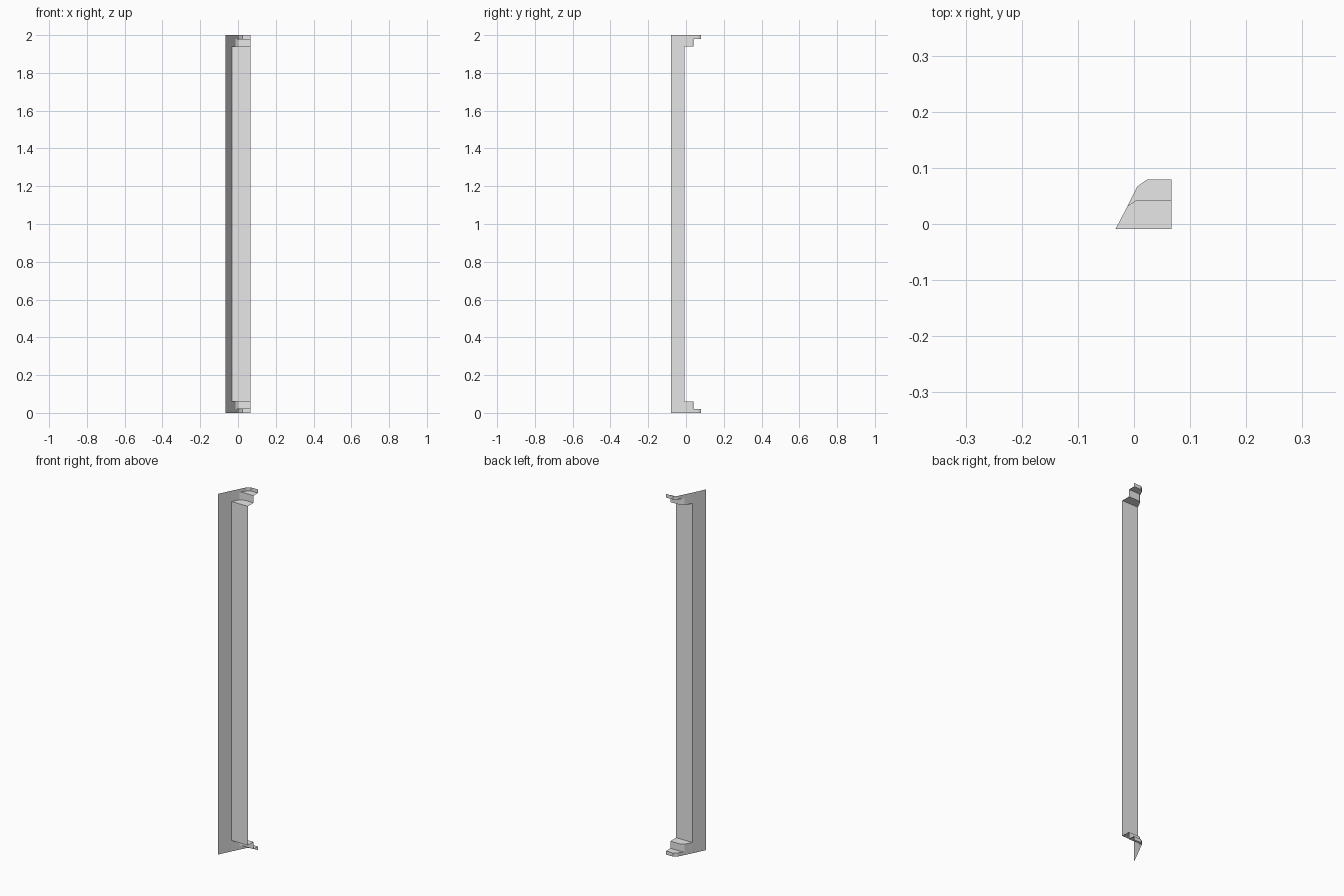
import bpy
import bmesh
from mathutils import Vector

cube = bpy.data.objects.get("Cube")
if cube:
    bpy.data.objects.remove(cube, do_unlink=True)

grey = bpy.data.materials.new("light grey")
grey.use_nodes = True
COLOUR = (0.8, 0.8, 0.8, 1)
grey.diffuse_color = COLOUR
grey.node_tree.nodes["Principled BSDF"].inputs["Base Color"].default_value = COLOUR

# Plan points along the slanted side, and the open right edge
FRONT, WALL, INNER, OUTER = [Vector(p) for p in (
    (-0.067, -0.079), (-0.033, -0.009), (-0.012, 0.031), (0.006, 0.067))]
INNER_BEND, OUTER_BEND = Vector((0.003, 0.041)), Vector((0.023, 0.079))
EDGE = 0.067
MID, LEDGE, STEP, TOP = 1.0, 1.94, 1.98, 2.0


def at_edge(p):
    return Vector((EDGE, p.y))


def sheet(name, faces):
    """Make the upper half from open faces and mirror it about mid height."""
    bm = bmesh.new()
    for face in faces:
        bm.faces.new([bm.verts.new((p.x, p.y, z - MID)) for p, z in face])
    bmesh.ops.remove_doubles(bm, verts=bm.verts, dist=0.0001)
    mesh = bpy.data.meshes.new(name)
    bm.to_mesh(mesh)
    bm.free()
    mesh.materials.append(grey)
    obj = bpy.data.objects.new(name, mesh)
    bpy.context.collection.objects.link(obj)
    obj.location.z = MID
    mirror = obj.modifiers.new("Mirror", "MIRROR")
    mirror.use_axis = (False, False, True)
    mirror.merge_threshold = 0.0001


def upright(path, low, high):
    """Vertical strips standing on a plan path."""
    return [[(a, low), (b, low), (b, high), (a, high)]
            for a, b in zip(path, path[1:])]


def level(points, z):
    return [[(p, z) for p in points]]


inner_path = [INNER, INNER_BEND, at_edge(INNER_BEND)]
outer_path = [OUTER, OUTER_BEND, at_edge(OUTER_BEND)]

# Slanted side flange with its stepped ends
sheet("side_flange", upright([FRONT, WALL], MID, LEDGE)
      + upright([FRONT, WALL], LEDGE, TOP)
      + upright([WALL, INNER], LEDGE, STEP)
      + upright([WALL, INNER, OUTER], STEP, TOP))

# Long front wall
sheet("main_wall", upright([WALL, at_edge(WALL)], MID, LEDGE))

# Inner step at each end
sheet("inner_step", level([WALL, at_edge(WALL)] + inner_path[::-1], LEDGE)
      + upright(inner_path, LEDGE, STEP))

# Outer step and lip at each end
sheet("outer_step", level(inner_path + outer_path[::-1], STEP)
      + upright(outer_path, STEP, TOP))
